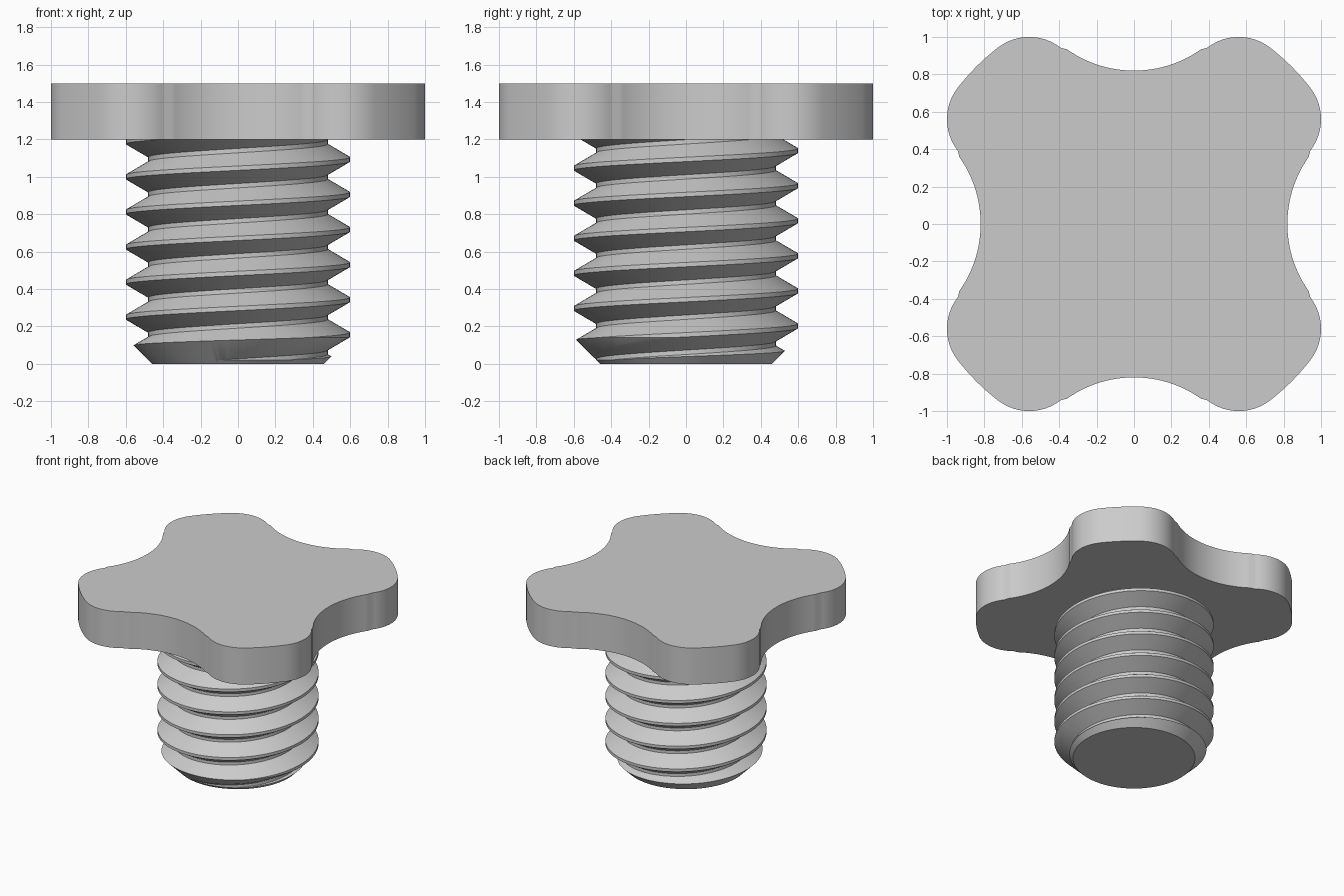
import bpy, bmesh
from math import pi, cos, sin, atan2, hypot, radians
from mathutils import Matrix, Vector

cube = bpy.data.objects.get("Cube")
if cube:
    bpy.data.objects.remove(cube, do_unlink=True)

# Single grey material
grey = bpy.data.materials.new("plain grey")
grey.use_nodes = True
colour = (0.6, 0.6, 0.6, 1)
grey.diffuse_color = colour
grey.node_tree.nodes["Principled BSDF"].inputs["Base Color"].default_value = colour


def finish(bm, name):
    bmesh.ops.recalc_face_normals(bm, faces=bm.faces)
    mesh = bpy.data.meshes.new(name)
    bm.to_mesh(mesh)
    bm.free()
    obj = bpy.data.objects.new(name, mesh)
    bpy.context.collection.objects.link(obj)
    mesh.materials.append(grey)
    return obj


def activate(obj):
    bpy.ops.object.select_all(action="DESELECT")
    obj.select_set(True)
    bpy.context.view_layer.objects.active = obj


def smooth(obj):
    activate(obj)
    bpy.ops.object.shade_smooth_by_angle(angle=radians(28))


def arc(cx, cy, r, a0, a1, n):
    """Points along an arc, leaving out the last one."""
    return [Vector((cx + r * cos(a0 + (a1 - a0) * i / n),
                    cy + r * sin(a0 + (a1 - a0) * i / n), 0)) for i in range(n)]


# Knob: four lobes made of tangent arcs, mirrored about the diagonal
def knob_outline():
    valley, lobe_x, lobe_r = 0.82, 0.56, 0.275
    lobe_y = 1 - lobe_r
    gap = 1 - lobe_r - valley
    reach = (lobe_x ** 2 + gap ** 2) / (2 * gap + 2 * lobe_r)
    hollow_r = reach - lobe_r
    hollow_y = valley + hollow_r
    slope = atan2(lobe_y - hollow_y, lobe_x)
    out = atan2(lobe_y, lobe_x)
    rim = hypot(lobe_x, lobe_y) + lobe_r
    half = arc(0, hollow_y, hollow_r, -pi / 2, slope, 14)
    half += arc(lobe_x, lobe_y, lobe_r, slope + pi, out, 16)
    half += arc(0, 0, rim, out, pi / 4, 4)
    corner = Vector((rim * cos(pi / 4), rim * sin(pi / 4), 0))
    quarter = half + [corner] + [Vector((p.y, p.x, 0)) for p in half[:0:-1]]
    return [Matrix.Rotation(-k * pi / 2, 3, "Z") @ p for k in range(4) for p in quarter]


bm = bmesh.new()
face = bm.faces.new([bm.verts.new(p + Vector((0, 0, 1.2))) for p in knob_outline()])
side = bmesh.ops.extrude_face_region(bm, geom=[face], use_keep_orig=True)
bmesh.ops.translate(bm, vec=(0, 0, 0.3),
                    verts=[v for v in side["geom"] if isinstance(v, bmesh.types.BMVert)])
smooth(finish(bm, "knob"))

# Threaded shaft: a V profile swept up a helix, longer than needed
PITCH, CREST, ROOT = 0.1875, 0.6, 0.48
STEPS, TURNS, START = 96, 10, -0.4
flat = PITCH / 8
flank = (PITCH - 2 * flat) / 2
profile = [(CREST, -flat / 2), (CREST, flat / 2), (ROOT, flat / 2 + flank),
           (ROOT, 1.5 * flat + flank), (CREST, PITCH - flat / 2)]
first = 0.156 - 3 * PITCH

bm = bmesh.new()
columns = []
for i in range(STEPS * TURNS + 1):
    a = 2 * pi * i / STEPS
    lift = first + PITCH * i / STEPS
    columns.append([bm.verts.new((r * cos(a), r * sin(a), z + lift)) for r, z in profile])
for left, right in zip(columns, columns[1:]):
    for j in range(len(profile) - 1):
        bm.faces.new((left[j], right[j], right[j + 1], left[j + 1]))
bmesh.ops.remove_doubles(bm, verts=bm.verts, dist=0.0005)
# Close both ends with fans
ends = [bm.verts.new((0, 0, z)) for z in (first - 0.2, first + PITCH * (TURNS + 2))]
for e in [e for e in bm.edges if e.is_boundary]:
    top = e.verts[0].co.z > 0.6
    bm.faces.new((e.verts[0], e.verts[1], ends[top]))
shaft = finish(bm, "threaded_shaft")

# Envelope that trims the shaft and chamfers its tip
bm = bmesh.new()
rings = [[bm.verts.new((r * cos(2 * pi * i / STEPS), r * sin(2 * pi * i / STEPS), z))
          for i in range(STEPS)] for r, z in ((0.46, 0), (0.7, 0.24), (0.7, 1.25))]
for low, high in zip(rings, rings[1:]):
    for i in range(STEPS):
        k = (i + 1) % STEPS
        bm.faces.new((low[i], low[k], high[k], high[i]))
bm.faces.new(rings[0][::-1])
bm.faces.new(rings[-1])
envelope = finish(bm, "shaft_envelope")
envelope.hide_render = True

trim = shaft.modifiers.new("trim", "BOOLEAN")
trim.operation = "INTERSECT"
trim.solver = "EXACT"
trim.object = envelope
activate(shaft)
bpy.ops.object.modifier_apply(modifier=trim.name)
bpy.data.objects.remove(envelope, do_unlink=True)
smooth(shaft)
